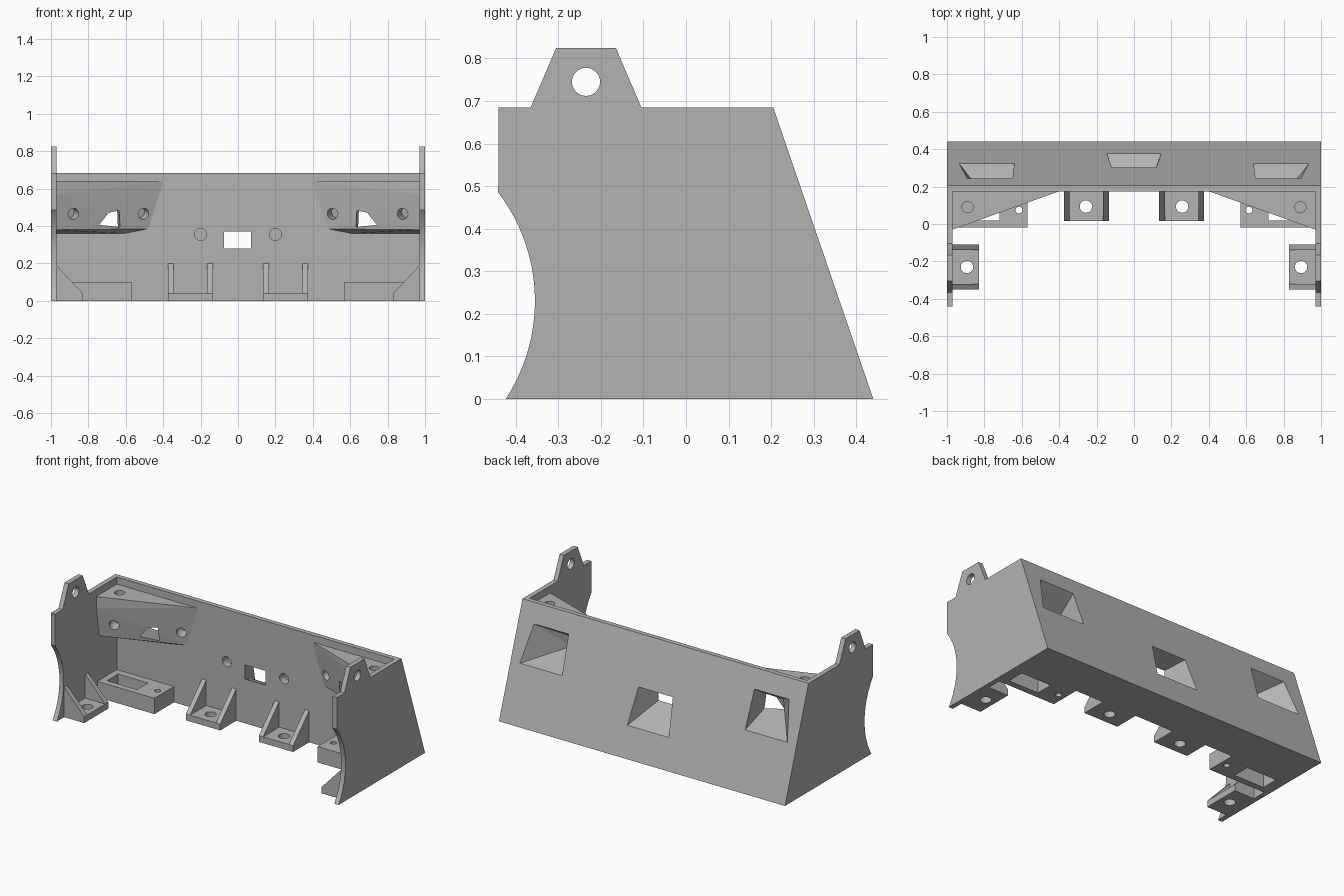
import bpy, bmesh, math
from mathutils import Vector

cube = bpy.data.objects.get("Cube")
if cube:
    bpy.data.objects.remove(cube)

grey = bpy.data.materials.new("plain grey")
grey.use_nodes = True
grey.diffuse_color = (0.45, 0.45, 0.45, 1)
grey.node_tree.nodes["Principled BSDF"].inputs["Base Color"].default_value = grey.diffuse_color


def finish(bm, name):
    bmesh.ops.recalc_face_normals(bm, faces=bm.faces)
    mesh = bpy.data.meshes.new(name)
    bm.to_mesh(mesh)
    bm.free()
    mesh.materials.append(grey)
    obj = bpy.data.objects.new(name, mesh)
    bpy.context.scene.collection.objects.link(obj)
    return obj


def solid(name, points):
    """Convex solid around the points."""
    bm = bmesh.new()
    for p in points:
        bm.verts.new(p)
    bmesh.ops.convex_hull(bm, input=bm.verts)
    bmesh.ops.dissolve_limit(bm, angle_limit=0.005, verts=bm.verts, edges=bm.edges)
    return finish(bm, name)


def box(name, xs, ys, zs):
    return solid(name, [(x, y, z) for x in xs for y in ys for z in zs])


def prism(name, profile, x0, x1):
    """Profile of (y, z) points extruded along x."""
    bm = bmesh.new()
    face = bm.faces.new([bm.verts.new((x0, y, z)) for y, z in profile])
    new = bmesh.ops.extrude_face_region(bm, geom=[face])["geom"]
    moved = [v for v in new if isinstance(v, bmesh.types.BMVert)]
    bmesh.ops.translate(bm, verts=moved, vec=(x1 - x0, 0, 0))
    return finish(bm, name)


def drill(center, axis, radius, depth):
    """Round cutter centred on a point; reaches half its depth each way."""
    bm = bmesh.new()
    bmesh.ops.create_cone(bm, cap_ends=True, segments=32, radius1=radius, radius2=radius, depth=depth)
    rot = Vector(axis).to_track_quat("Z", "Y").to_matrix()
    bmesh.ops.rotate(bm, verts=bm.verts, cent=(0, 0, 0), matrix=rot)
    bmesh.ops.translate(bm, verts=bm.verts, vec=center)
    return finish(bm, "drill")


def funnel(back, front, front_y):
    """Tapered cutter from an opening in the sloped back to a small front window."""
    points = []
    for (bx, bz), (fx, fz) in zip(back, front):
        b = Vector((bx, 0.44 - 0.343 * bz, bz))
        f = Vector((fx, front_y, fz))
        points += [b.lerp(f, -0.1), b.lerp(f, 1.1)]
    return solid("window_cutter", points)


def cut(targets, cutters):
    for obj in targets:
        for c in cutters:
            mod = obj.modifiers.new("cut", "BOOLEAN")
            mod.operation, mod.solver, mod.object = "DIFFERENCE", "EXACT", c
        dg = bpy.context.evaluated_depsgraph_get()
        mesh = bpy.data.meshes.new_from_object(obj.evaluated_get(dg))
        obj.modifiers.clear()
        obj.data = mesh
    for c in cutters:
        bpy.data.objects.remove(c)


# Wedge-shaped main wall with its centre window and blind front holes
wall_front = 0.175
wall = prism("main_wall", [(wall_front, 0), (0.44, 0), (0.205, 0.685), (wall_front, 0.685)], -0.97, 0.97)
cut([wall], [
    funnel([(-0.145, 0.18), (0.145, 0.18), (0.12, 0.4), (-0.12, 0.4)],
           [(-0.075, 0.28), (0.07, 0.28), (0.07, 0.37), (-0.075, 0.37)], wall_front),
    drill((-0.2, wall_front, 0.355), (0, 1, 0), 0.032, 0.1),
    drill((0.2, wall_front, 0.355), (0, 1, 0), 0.032, 0.1)])

# Side plate outline: scooped front edge, lifting ear, sloped back
scoop = []
for i in range(25):
    z = 0.485 * i / 24
    scoop.append((-0.775 + math.sqrt(0.42 ** 2 - (z - 0.23) ** 2), z))
outline = scoop + [(-0.44, 0.685), (-0.365, 0.685), (-0.305, 0.825), (-0.165, 0.825),
                   (-0.105, 0.685), (0.205, 0.685), (0.44, 0)]

for side, s in (("right", -1), ("left", 1)):
    plate = prism(side + "_side_plate", outline, s * 0.97, s)
    cut([plate], [drill((s, -0.235, 0.745), (1, 0, 0), 0.033, 0.2)])

    # Angled corner block with window, face holes and top hole
    block = solid(side + "_corner_block", [(s * x, y, z) for x, y, z in (
        (0.97, -0.03, 0.64), (0.4, wall_front, 0.64), (0.97, wall_front, 0.64),
        (0.97, -0.03, 0.57), (0.42, wall_front, 0.57),
        (0.97, 0.0, 0.38), (0.48, wall_front, 0.385),
        (0.97, wall_front, 0.36), (0.61, wall_front, 0.36))])
    normal = (s * 0.34, 0.94, 0.14)
    cut([block, wall], [
        funnel([(s * 0.935, 0.34), (s * 0.64, 0.34), (s * 0.65, 0.57), (s * 0.89, 0.57)],
               [(s * 0.76, 0.4), (s * 0.63, 0.4), (s * 0.635, 0.48), (s * 0.755, 0.48)], 0.1),
        drill((s * 0.88, 0.02, 0.465), normal, 0.03, 0.14),
        drill((s * 0.505, 0.155, 0.465), normal, 0.03, 0.14),
        drill((s * 0.89, 0.09, 0.64), (0, 0, 1), 0.03, 0.12)])

    # Thick slotted foot beside the plate
    foot = box(side + "_slotted_foot", (s * 0.57, s * 0.97), (-0.02, wall_front), (0, 0.1))
    cut([foot], [
        box("slot", (s * 0.72, s * 0.93), (0.02, 0.13), (-0.1, 0.2)),
        drill((s * 0.615, 0.075, 0.05), (0, 0, 1), 0.018, 0.3)])

    # Wall foot with two triangular ribs
    foot = box(side + "_wall_foot", (s * 0.135, s * 0.375), (0.015, wall_front), (0, 0.04))
    cut([foot], [drill((s * 0.257, 0.093, 0), (0, 0, 1), 0.033, 0.2)])
    for label, x in (("inner", 0.135), ("outer", 0.345)):
        prism(f"{side}_wall_foot_{label}_rib",
              [(0.015, 0.04), (wall_front, 0.04), (wall_front, 0.2)], s * x, s * (x + 0.03))

    # Plate foot with two triangular ribs
    foot = box(side + "_plate_foot", (s * 0.83, s * 0.97), (-0.35, -0.11), (0, 0.04))
    cut([foot], [drill((s * 0.893, -0.23, 0), (0, 0, 1), 0.033, 0.2)])
    for label, y in (("front", -0.35), ("back", -0.14)):
        solid(f"{side}_plate_foot_{label}_rib",
              [(s * x, yy, z) for yy in (y, y + 0.03)
               for x, z in ((0.83, 0.04), (0.97, 0.04), (0.97, 0.19))])
